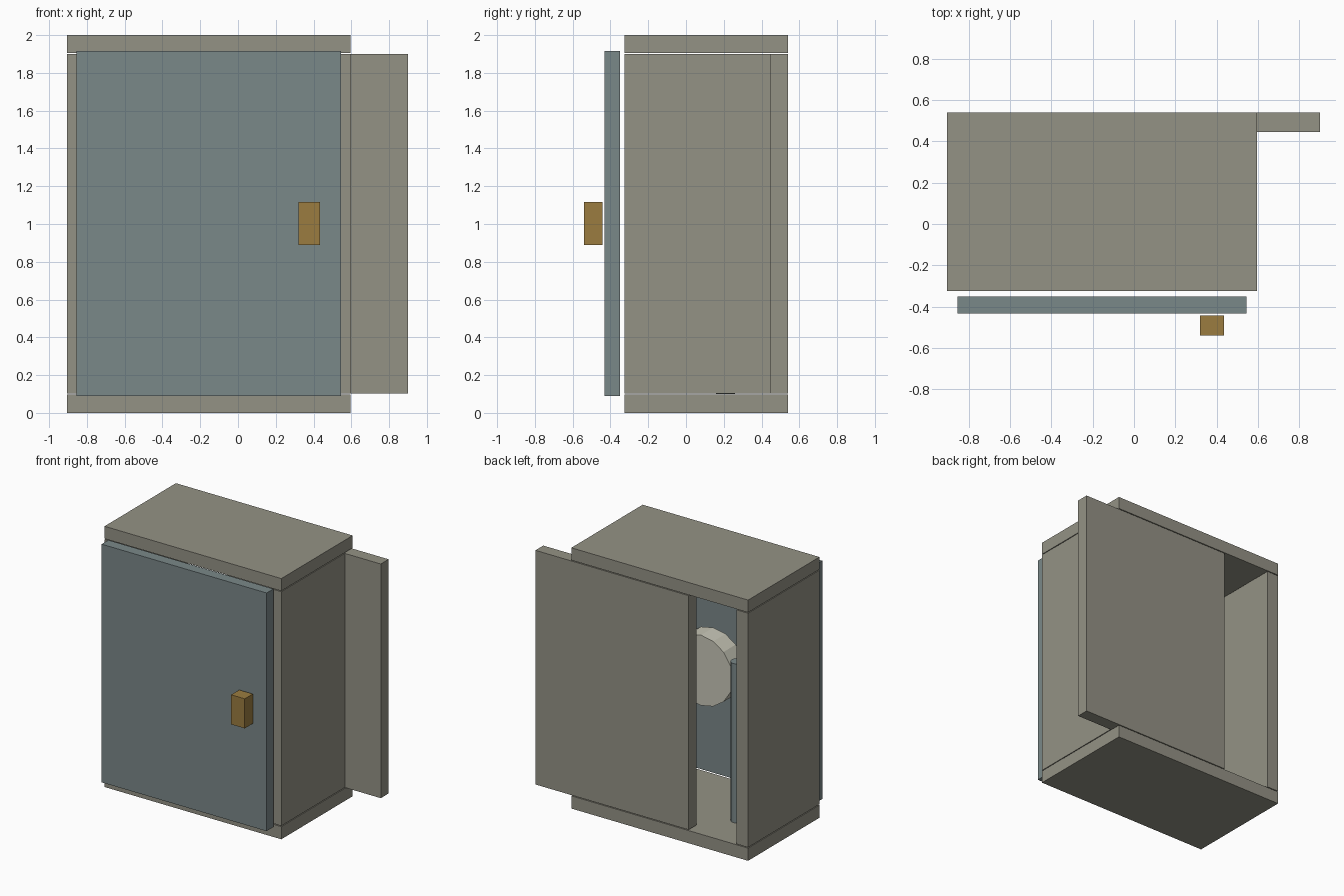
import bpy
import math

if "Cube" in bpy.data.objects:
    bpy.data.objects.remove(bpy.data.objects["Cube"])


def material(name, rgb):
    m = bpy.data.materials.new(name)
    m.diffuse_color = (*rgb, 1.0)
    m.use_nodes = True
    m.node_tree.nodes["Principled BSDF"].inputs["Base Color"].default_value = m.diffuse_color
    return m


GREY = material("warm_grey", (0.296, 0.288, 0.235))
TEAL = material("dull_teal", (0.195, 0.246, 0.250))
BRASS = material("brass", (0.328, 0.202, 0.051))
CREAM = material("cream", (0.578, 0.571, 0.479))


def box(name, x, y, z, mat):
    """Box from (min, max) ranges on each axis."""
    bpy.ops.mesh.primitive_cube_add(
        size=1, location=[(a + b) / 2 for a, b in (x, y, z)])
    ob = bpy.context.object
    ob.name = name
    ob.scale = [b - a for a, b in (x, y, z)]
    bpy.ops.object.transform_apply(location=False, rotation=False, scale=True)
    ob.data.materials.append(mat)
    return ob


def cylinder(name, radius, depth, location, mat, sides, tilt=0.0):
    bpy.ops.mesh.primitive_cylinder_add(
        vertices=sides, radius=radius, depth=depth,
        location=location, rotation=(tilt, 0, 0))
    ob = bpy.context.object
    ob.name = name
    ob.data.materials.append(mat)
    return ob


# Cabinet shell: slabs and side walls around an open middle
LEFT, RIGHT, WALL = -0.905, 0.595, 0.10
DEPTH = (-0.325, 0.54)
box("bottom_slab", (LEFT, RIGHT), DEPTH, (0.0, 0.097), GREY)
box("top_slab", (LEFT, RIGHT), DEPTH, (1.905, 2.0), GREY)
box("left_wall", (LEFT, LEFT + WALL), DEPTH, (0.103, 1.899), GREY)
box("right_wall", (RIGHT - WALL, RIGHT), DEPTH, (0.103, 1.899), GREY)

# Back panel slid sideways, leaving a gap at the back
box("back_panel", (-0.40, 0.90), (0.445, 0.54), (0.103, 1.899), GREY)

# Door and its handle
box("door", (-0.855, 0.545), (-0.432, -0.35), (0.09, 1.917), TEAL)
box("handle", (0.32, 0.435), (-0.54, -0.442), (0.89, 1.117), BRASS)

# Contents: a thick disc facing the back and an upright rod
cylinder("disc", 0.27, 0.15, (-0.155, -0.035, 1.07), CREAM, 16, math.pi / 2)
cylinder("rod", 0.05, 1.22, (-0.585, 0.21, 0.71), TEAL, 12)
